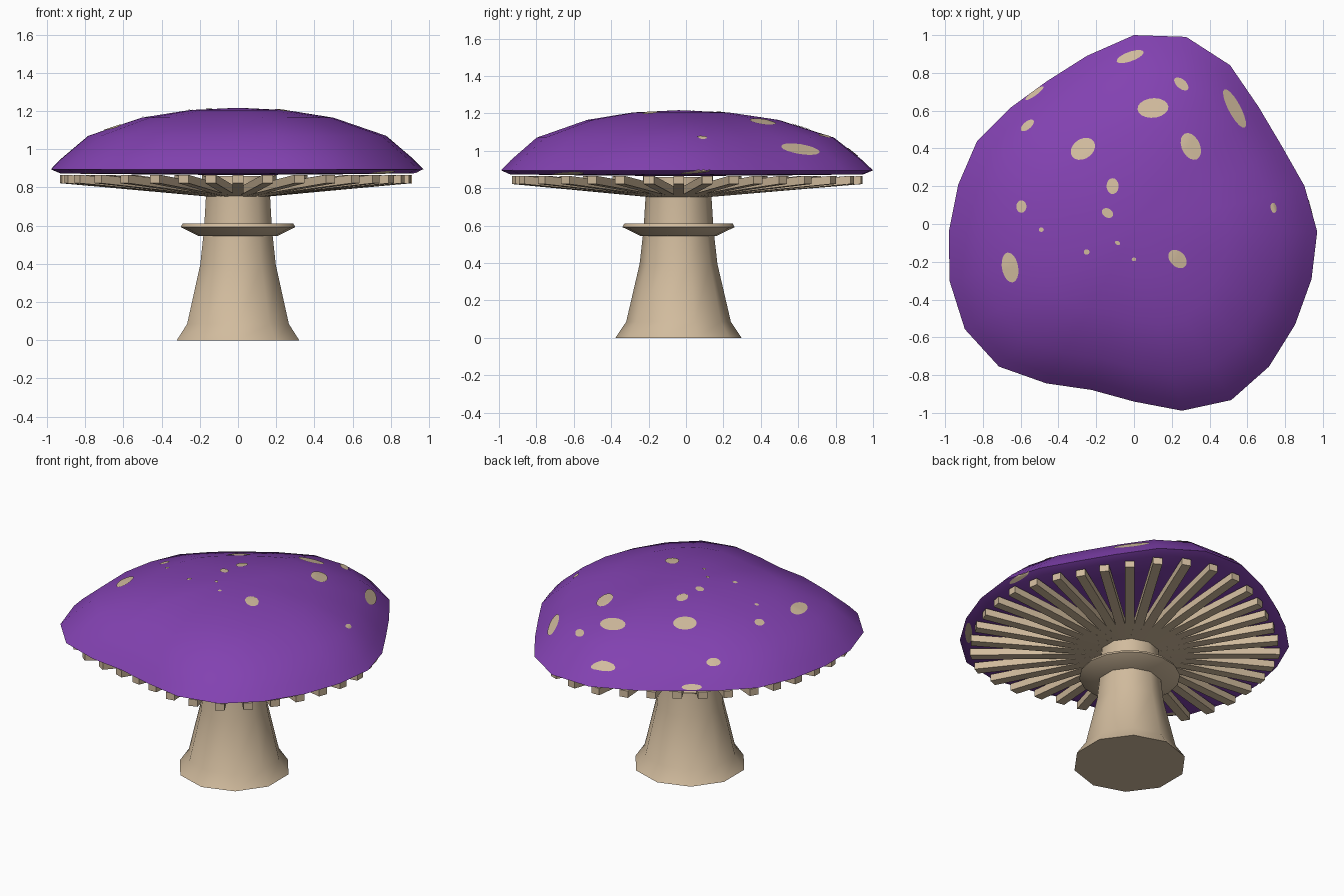
import bpy, bmesh, math
from mathutils import Vector
from mathutils.bvhtree import BVHTree

if "Cube" in bpy.data.objects:
    bpy.data.objects.remove(bpy.data.objects["Cube"])

CY = -0.04  # the whole mushroom is centred slightly forward


def material(name, rgb):
    m = bpy.data.materials.new(name)
    m.diffuse_color = (*rgb, 1)
    m.use_nodes = True
    m.node_tree.nodes["Principled BSDF"].inputs["Base Color"].default_value = m.diffuse_color
    return m


PURPLE = material("purple", (0.225, 0.054, 0.44))
TAN = material("tan", (0.64, 0.50, 0.34))


def finish(bm, name, mat, smooth=45):
    me = bpy.data.meshes.new(name)
    bm.to_mesh(me)
    bm.free()
    ob = bpy.data.objects.new(name, me)
    bpy.context.collection.objects.link(ob)
    me.materials.append(mat)
    if smooth:
        bpy.ops.object.select_all(action='DESELECT')
        ob.select_set(True)
        bpy.context.view_layer.objects.active = ob
        bpy.ops.object.shade_smooth_by_angle(angle=math.radians(smooth))
    return ob


def revolve(profile, n, radius=lambda a: 1.0, start=0.0):
    """Closed solid lofted through (radius, height) rings around the axis."""
    bm = bmesh.new()
    rings = []
    for r, z in profile:
        if r == 0:
            rings.append([bm.verts.new((0, CY, z))])
            continue
        ring = []
        for i in range(n):
            a = start + 2 * math.pi * i / n
            k = r * radius(a)
            ring.append(bm.verts.new((k * math.cos(a), CY + k * math.sin(a), z)))
        rings.append(ring)
    for lo, hi in zip(rings, rings[1:]):
        for i in range(n):
            j = (i + 1) % n
            if len(lo) == 1:
                bm.faces.new((lo[0], hi[j], hi[i]))
            elif len(hi) == 1:
                bm.faces.new((lo[i], lo[j], hi[0]))
            else:
                bm.faces.new((lo[i], lo[j], hi[j], hi[i]))
    bmesh.ops.recalc_face_normals(bm, faces=bm.faces)
    return bm


# Wobbly cap outline: radius every 15 degrees from +x
RADII = [0.97, 0.934, 0.904, 0.933, 1.017, 1.067, 1.04, 0.963, 0.92, 0.926, 0.959, 0.963,
         0.98, 1.011, 1.034, 1.011, 0.928, 0.868, 0.90, 0.982, 1.03, 1.011, 0.985, 0.973]


def cap_radius(a):
    t = (a / math.radians(15)) % 24
    i = int(t + 1e-6)
    f = t - i
    return RADII[i % 24] * (1 - f) + RADII[(i + 1) % 24] * f


# Cap
cap_bm = revolve([(0, 0.865), (0.5, 0.868), (0.95, 0.874), (1, 0.895), (0.945, 0.95),
                  (0.80, 1.07), (0.515, 1.165), (0.257, 1.205), (0, 1.217)], 24, cap_radius)
tree = BVHTree.FromBMesh(cap_bm)
finish(cap_bm, "cap", PURPLE)

# Stem: ten sides, flared foot
finish(revolve([(0, 0), (0.337, 0), (0.28, 0.085), (0.208, 0.395), (0.187, 0.58),
                (0.176, 0.76), (0.176, 0.86), (0, 0.86)], 10, start=math.pi / 2), "stem", TAN)

# Ring around the stem
finish(revolve([(0, 0.545), (0.205, 0.545), (0.30, 0.592), (0.29, 0.61), (0, 0.61)],
               16), "stem_ring", TAN, 30)

# Gills: tilted radial bars under the cap
bm = bmesh.new()
for i in range(36):
    a = math.radians(10 * i)
    u, v = Vector((math.cos(a), math.sin(a), 0)), Vector((-math.sin(a), math.cos(a), 0))
    corners = []
    for r, z in ((0.13, 0.75), (0.94 * cap_radius(a), 0.822)):
        for s, h in ((-1, 0), (1, 0), (1, 0.044), (-1, 0.044)):
            corners.append(bm.verts.new(Vector((0, CY, z + h)) + u * r + v * s * 0.028))
    c = corners
    for q in ((0, 1, 2, 3), (4, 5, 6, 7), (0, 1, 5, 4), (1, 2, 6, 5), (2, 3, 7, 6), (3, 0, 4, 7)):
        bm.faces.new([c[k] for k in q])
bmesh.ops.recalc_face_normals(bm, faces=bm.faces)
finish(bm, "gills", TAN, 0)

# Spots: x, y, half length, half width, turn in degrees (seen from the top)
SPOTS = [(-0.02, 0.884, 0.075, 0.025, 20), (0.25, 0.74, 0.045, 0.024, -40),
         (0.53, 0.61, 0.115, 0.032, -62), (0.10, 0.613, 0.082, 0.052, 5),
         (-0.27, 0.397, 0.07, 0.052, 35), (0.30, 0.41, 0.075, 0.048, -65),
         (-0.113, 0.20, 0.042, 0.032, 90), (-0.14, 0.058, 0.032, 0.024, -30),
         (-0.595, 0.092, 0.033, 0.027, 90), (-0.563, 0.52, 0.042, 0.02, 40),
         (-0.525, 0.69, 0.06, 0.013, 36), (-0.49, -0.03, 0.013, 0.012, 0),
         (-0.655, -0.23, 0.08, 0.043, 100), (-0.25, -0.148, 0.015, 0.014, 0),
         (-0.087, -0.10, 0.014, 0.01, -30), (0, -0.187, 0.012, 0.01, 0),
         (0.23, -0.185, 0.056, 0.04, -45), (0.737, 0.085, 0.027, 0.015, 100)]
# Spots on the underside of the rim
UNDER = [(0.75, -0.63, 0.11, 0.02, 51), (-0.79, -0.58, 0.09, 0.02, -54),
         (0.93, 0.05, 0.08, 0.015, 95)]


def add_spot(bm, spot, side):
    x, y, a, b, deg = spot
    ct, st = math.cos(math.radians(deg)), math.sin(math.radians(deg))

    def point(p, q):
        px, py = x + p * ct - q * st, y + p * st + q * ct
        hit = tree.ray_cast(Vector((px, py, 0.9 + side)), Vector((0, 0, -side)))
        if hit[0] is None:
            hit = tree.find_nearest(Vector((px, py, 0.9)))
        return bm.verts.new(hit[0] + hit[1] * 0.004)

    n = 18
    centre = point(0, 0)
    rings = [[point(f * a * math.cos(2 * math.pi * i / n), f * b * math.sin(2 * math.pi * i / n))
              for i in range(n)] for f in (0.35, 0.7, 1)]
    for i in range(n):
        j = (i + 1) % n
        faces = [bm.faces.new((centre, rings[0][i], rings[0][j]))]
        for lo, hi in zip(rings, rings[1:]):
            faces.append(bm.faces.new((lo[i], hi[i], hi[j], lo[j])))
        if side < 0:
            for f in faces:
                f.normal_flip()


bm = bmesh.new()
for s in SPOTS:
    add_spot(bm, s, 1)
for s in UNDER:
    add_spot(bm, s, -1)
finish(bm, "cap_spots", TAN, 60)
